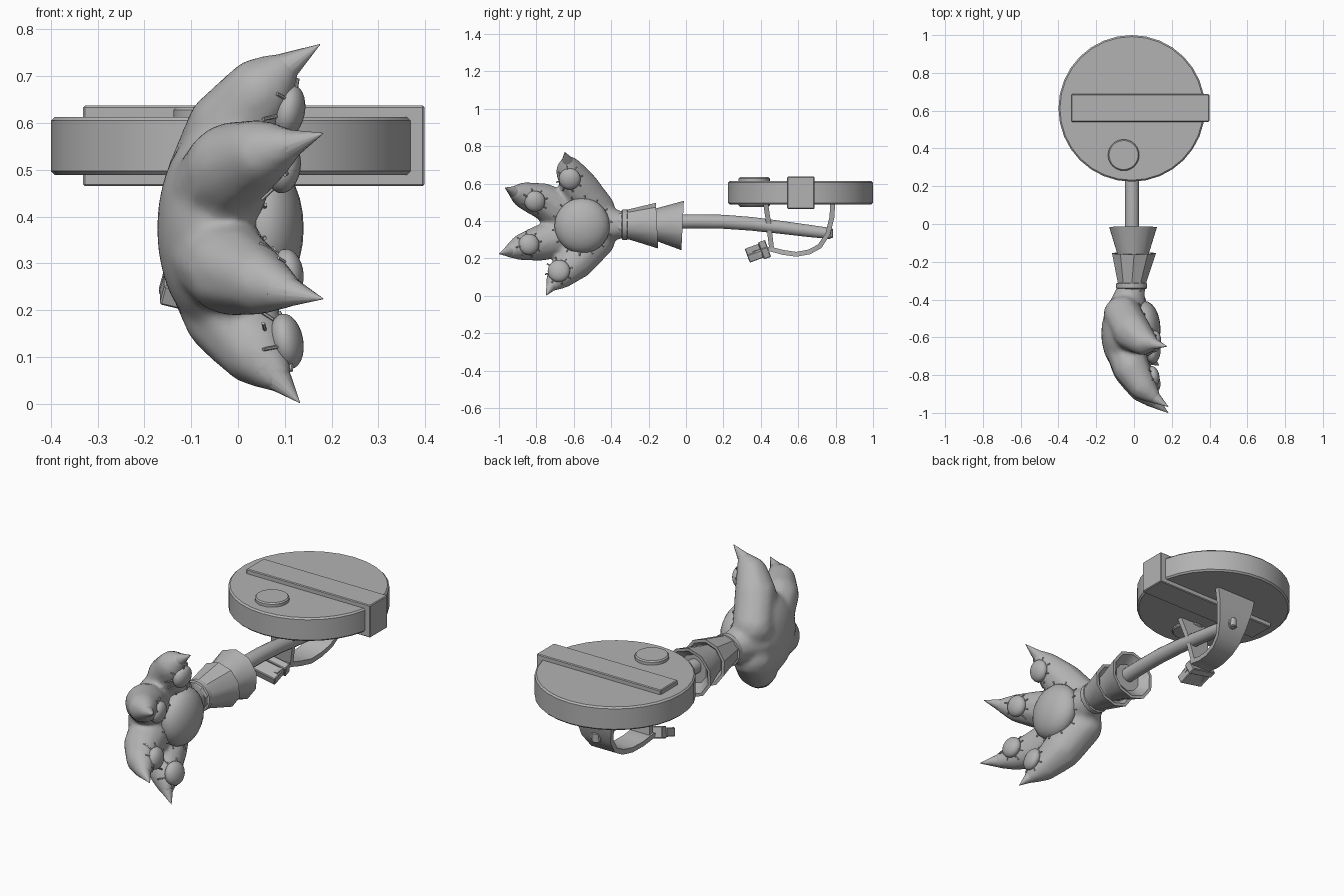
import bpy, bmesh, math
from mathutils import Vector, Matrix
from mathutils.bvhtree import BVHTree

if "Cube" in bpy.data.objects:
    bpy.data.objects.remove(bpy.data.objects["Cube"])

grey = bpy.data.materials.new("plain_grey")
grey.diffuse_color = (0.45, 0.45, 0.45, 1)
grey.use_nodes = True
grey.node_tree.nodes["Principled BSDF"].inputs["Base Color"].default_value = grey.diffuse_color


def finish(name, bm, smooth=True, angle=35):
    bmesh.ops.recalc_face_normals(bm, faces=bm.faces)
    me = bpy.data.meshes.new(name)
    bm.to_mesh(me)
    bm.free()
    ob = bpy.data.objects.new(name, me)
    bpy.context.collection.objects.link(ob)
    me.materials.append(grey)
    if smooth:
        bpy.ops.object.select_all(action='DESELECT')
        ob.select_set(True)
        bpy.context.view_layer.objects.active = ob
        bpy.ops.object.shade_smooth_by_angle(angle=math.radians(angle))
    return ob


def bevelled(ob, width):
    m = ob.modifiers.new("bevel", 'BEVEL')
    m.width, m.segments, m.limit_method = width, 1, 'ANGLE'
    m.angle_limit = math.radians(40)


def cylinder(name, centre, radius, depth, sides, bevel, axis='Z'):
    bm = bmesh.new()
    rot = Matrix.Rotation(math.pi / 2, 4, 'Y') if axis == 'X' else Matrix()
    bmesh.ops.create_cone(bm, cap_ends=True, segments=sides, radius1=radius, radius2=radius,
                          depth=depth, matrix=Matrix.Translation(centre) @ rot)
    ob = finish(name, bm)
    bevelled(ob, bevel)
    return ob


def box(name, centre, size, rot=Matrix(), bevel=0.004):
    bm = bmesh.new()
    bmesh.ops.create_cube(bm, size=1, matrix=Matrix.Translation(centre) @ rot @ Matrix.Diagonal((*size, 1)))
    ob = finish(name, bm, False)
    bevelled(ob, bevel)
    return ob


def tube(name, rings, sides, caps=True, angle=35):
    """Loft of (centre, radius, tilt) rings running along y."""
    bm = bmesh.new()
    loops = []
    for c, r, tilt in rings:
        loop = []
        for i in range(sides):
            a = 2 * math.pi * (i + 0.5) / sides
            dz = r * math.sin(a)
            loop.append(bm.verts.new((c[0] + r * math.cos(a), c[1] + tilt * dz, c[2] + dz)))
        loops.append(loop)
    for a, b in zip(loops, loops[1:]):
        for i in range(sides):
            j = (i + 1) % sides
            bm.faces.new((a[i], a[j], b[j], b[i]))
    if caps:
        bm.faces.new(loops[0])
        bm.faces.new(loops[-1])
    return finish(name, bm, True, angle)


def ribbon(name, path, thickness):
    """Strap through (x, y, z, width) points in the yz plane, given thickness."""
    bm = bmesh.new()
    pts = [Vector(p[:3]) for p in path]
    rows = []
    for i, p in enumerate(pts):
        t = pts[min(i + 1, len(pts) - 1)] - pts[max(i - 1, 0)]
        n = Vector((0, -t.z, t.y)).normalized() * thickness / 2
        w = Vector((path[i][3] / 2, 0, 0))
        rows.append([bm.verts.new(p + s) for s in (-w - n, w - n, w + n, -w + n)])
    for a, b in zip(rows, rows[1:]):
        for i in range(4):
            bm.faces.new((a[i], a[(i + 1) % 4], b[(i + 1) % 4], b[i]))
    bm.faces.new(rows[0])
    bm.faces.new(rows[-1])
    return finish(name, bm)


# Round base plate with crossbar and push button
cylinder("base_disc", (-0.012, 0.612, 0.551), 0.388, 0.124, 32, 0.008)
box("crossbar", (0.034, 0.614, 0.551), (0.73, 0.146, 0.172))
cylinder("button", (-0.055, 0.365, 0.555), 0.083, 0.158, 24, 0.006)

# Strap hanging under the plate, its front tab, buckle and bolt
ribbon("rear_strap", [(-0.01, 0.785, 0.50, 0.24), (-0.01, 0.78, 0.42, 0.21), (-0.01, 0.758, 0.33, 0.17),
                      (-0.02, 0.715, 0.265, 0.14), (-0.03, 0.66, 0.235, 0.125), (-0.04, 0.59, 0.222, 0.12),
                      (-0.055, 0.52, 0.232, 0.12), (-0.065, 0.45, 0.25, 0.12), (-0.08, 0.36, 0.225, 0.12)], 0.026)
ribbon("front_strap", [(-0.03, 0.425, 0.50, 0.18), (-0.04, 0.44, 0.40, 0.13), (-0.06, 0.458, 0.25, 0.11)], 0.026)
tilt = Matrix.Rotation(0.35, 4, 'X') @ Matrix.Rotation(0.25, 4, 'Y')
box("buckle", (-0.085, 0.42, 0.247), (0.16, 0.04, 0.06), tilt)
box("strap_end", (-0.09, 0.365, 0.228), (0.15, 0.08, 0.045), tilt)
cylinder("bolt", (-0.01, 0.765, 0.335), 0.022, 0.05, 12, 0.004).rotation_euler = (0, 0, 0)

# Slightly bent push rod
tube("rod", [((-0.01, -0.12, 0.395), 0.038, 0), ((-0.01, 0.05, 0.398), 0.038, 0), ((-0.01, 0.2, 0.396), 0.038, 0.05),
             ((-0.01, 0.35, 0.385), 0.037, 0.08), ((-0.01, 0.5, 0.367), 0.035, 0.12),
             ((-0.01, 0.65, 0.348), 0.033, 0.12), ((-0.01, 0.775, 0.333), 0.03, 0.12)], 16)

# Two flared cuffs with recessed open ends, and the wrist ring
tube("front_cuff", [((-0.01, -0.36, 0.382), 0.07, 0), ((-0.01, -0.30, 0.382), 0.082, 0),
                    ((0, -0.155, 0.375), 0.122, -0.05), ((0, -0.155, 0.375), 0.106, -0.05),
                    ((0, -0.19, 0.38), 0.07, 0)], 10)
tube("rear_cuff", [((-0.005, -0.20, 0.38), 0.078, 0), ((-0.005, -0.15, 0.38), 0.09, 0),
                   ((-0.005, -0.018, 0.376), 0.132, 0.05), ((-0.005, -0.018, 0.376), 0.116, 0.05),
                   ((-0.005, -0.06, 0.38), 0.075, 0)], 10)
tube("wrist_ring", [((-0.012, -0.345, 0.38), 0.07, 0), ((-0.012, -0.34, 0.38), 0.083, 0),
                    ((-0.012, -0.315, 0.38), 0.083, 0), ((-0.012, -0.31, 0.38), 0.07, 0)], 20)

# Paw: palm and toes blended into one soft skin; each toe is (x, y, z, radius) points
toes = [
    [(-0.06, -0.48, 0.46, 0.105), (-0.01, -0.57, 0.58, 0.105), (0.045, -0.62, 0.665, 0.078), (0.095, -0.632, 0.715, 0.038)],
    [(-0.06, -0.62, 0.42, 0.11), (-0.015, -0.76, 0.505, 0.1), (0.045, -0.86, 0.535, 0.075), (0.105, -0.915, 0.553, 0.038)],
    [(-0.06, -0.62, 0.33, 0.11), (-0.015, -0.77, 0.285, 0.1), (0.04, -0.87, 0.262, 0.075), (0.105, -0.94, 0.24, 0.038)],
    [(-0.06, -0.48, 0.30, 0.105), (-0.015, -0.58, 0.195, 0.105), (0.035, -0.665, 0.115, 0.078), (0.08, -0.715, 0.06, 0.038)],
]
tips = [(0.175, -0.648, 0.768), (0.182, -0.968, 0.578), (0.182, -1.0, 0.224), (0.132, -0.748, 0.002)]
bm = bmesh.new()


def ball(bm, c, r, sub=2):
    bmesh.ops.create_icosphere(bm, subdivisions=sub, radius=1,
                               matrix=Matrix.Translation(c) @ Matrix.Diagonal((*r, 1)))


ball(bm, (-0.058, -0.58, 0.375), (0.115, 0.2, 0.215), 4)
wrist = [(-0.012, -0.33, 0.38, 0.07), (-0.03, -0.42, 0.38, 0.095), (-0.05, -0.5, 0.378, 0.115)]
for chain in toes + [wrist]:
    for a, b in zip(chain, chain[1:]):
        for k in range(9):
            p = Vector(a).lerp(Vector(b), k / 8)
            ball(bm, p[:3], (p[3],) * 3)
paw = finish("paw", bm, True, 180)
m = paw.modifiers.new("blend", 'REMESH')
m.mode, m.voxel_size, m.use_smooth_shade = 'VOXEL', 0.013, True
m = paw.modifiers.new("soften", 'SMOOTH')
m.factor, m.iterations = 0.5, 8

# Claws continuing each toe into a point
for i, (chain, tip) in enumerate(zip(toes, tips)):
    a, b = Vector(chain[-1][:3]), Vector(tip)
    base = a - (b - a).normalized() * 0.02
    bm = bmesh.new()
    rot = (b - base).to_track_quat('Z', 'Y').to_matrix().to_4x4()
    bmesh.ops.create_cone(bm, cap_ends=True, segments=14, radius1=0.042, radius2=0.001,
                          depth=(b - base).length, matrix=Matrix.Translation((base + b) / 2) @ rot)
    finish(f"claw_{i + 1}", bm)

# Pads on the palm side, ringed with short stitches lying on the skin
skin = BVHTree.FromObject(paw, bpy.context.evaluated_depsgraph_get())


def surface(y, z):
    hit, normal, _, _ = skin.ray_cast(Vector((1, y, z)), Vector((-1, 0, 0)))
    return (hit, normal) if hit else (Vector((0.05, y, z)), Vector((1, 0, 0)))


pads = [("palm_pad", -0.555, 0.375, 0.148, 0.085, 14), ("toe_pad_1", -0.622, 0.625, 0.058, 0.035, 8),
        ("toe_pad_2", -0.808, 0.505, 0.056, 0.035, 8), ("toe_pad_3", -0.84, 0.275, 0.056, 0.035, 8),
        ("toe_pad_4", -0.68, 0.133, 0.06, 0.035, 8)]
stitches = bmesh.new()
for name, y, z, r, bulge, count in pads:
    hit, normal = surface(y, z)
    turn = normal.lerp(Vector((1, 0, 0)), 0.4).to_track_quat('X', 'Z').to_matrix().to_4x4()
    bm = bmesh.new()
    bmesh.ops.create_uvsphere(bm, u_segments=24, v_segments=14, radius=1,
                              matrix=Matrix.Translation(hit) @ turn @ Matrix.Diagonal((bulge, r, r, 1)))
    finish(name, bm, True, 180)
    for k in range(count):
        a = 2 * math.pi * (k + 0.3) / count
        out = Vector((0, math.cos(a), math.sin(a)))
        p, q = [surface(y + out.y * r * 1.0 + out.y * d, z + out.z * r * 1.0 + out.z * d)[0]
                + Vector((0.004, 0, 0)) for d in (-0.012, 0.014)]
        if (q - p).length > 0.06:
            continue
        rot = (q - p).to_track_quat('Z', 'Y').to_matrix().to_4x4()
        bmesh.ops.create_cone(stitches, cap_ends=True, segments=6, radius1=0.004, radius2=0.004,
                              depth=(q - p).length, matrix=Matrix.Translation((p + q) / 2) @ rot)
finish("stitches", stitches)
